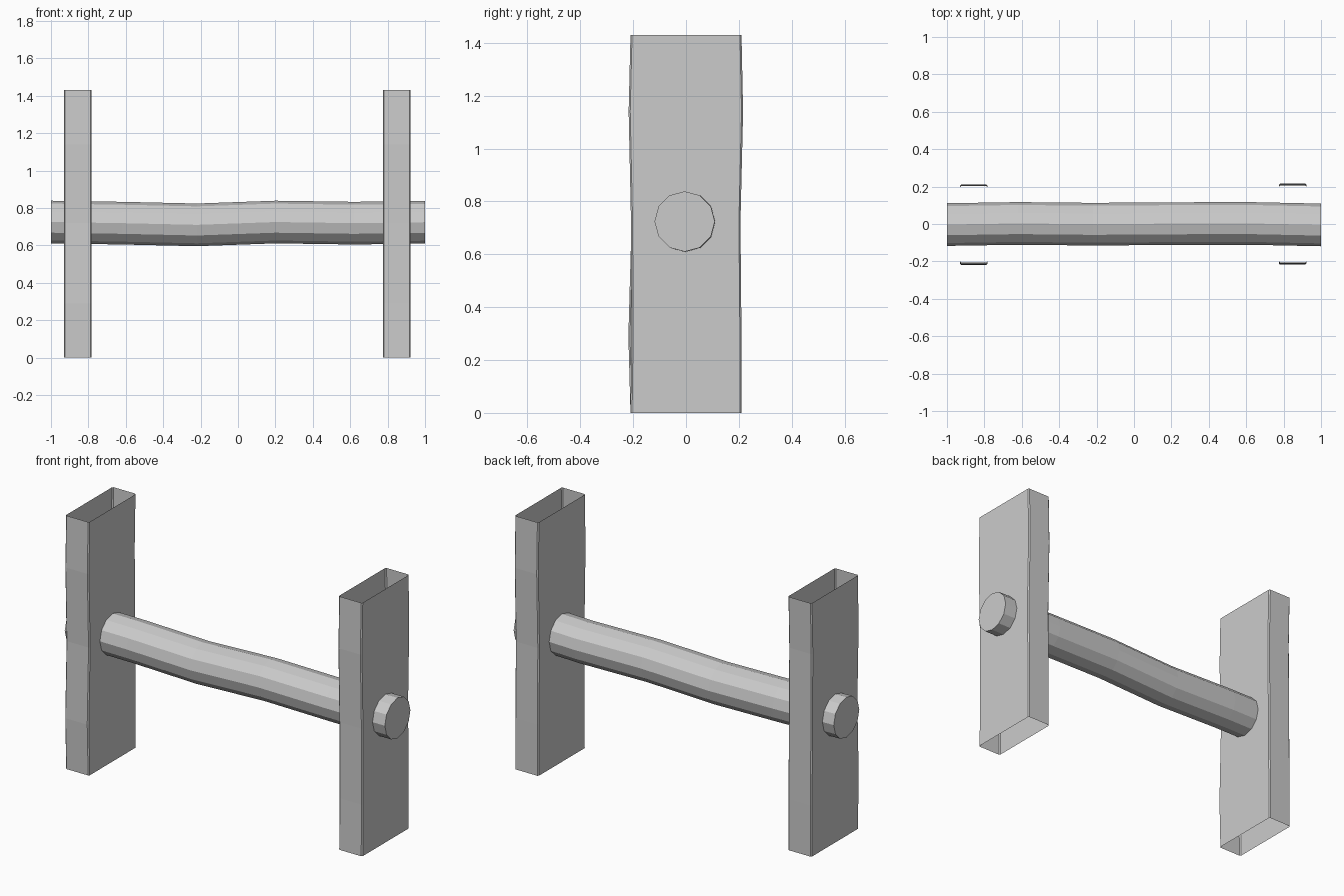
import bpy, bmesh, math

cube = bpy.data.objects.get("Cube")
if cube:
    bpy.data.objects.remove(cube, do_unlink=True)

grey = bpy.data.materials.new("plain grey")
grey.use_nodes = True
COLOUR = (0.6, 0.6, 0.6, 1)
grey.diffuse_color = COLOUR
grey.node_tree.nodes["Principled BSDF"].inputs["Base Color"].default_value = COLOUR


def loft(name, rings, capped):
    """Skin a list of matching rings of points, with optional end caps."""
    bm = bmesh.new()
    loops = [[bm.verts.new(p) for p in ring] for ring in rings]
    n = len(loops[0])
    for a, b in zip(loops, loops[1:]):
        for i in range(n):
            j = (i + 1) % n
            bm.faces.new((a[i], a[j], b[j], b[i]))
    if capped:
        bm.faces.new(loops[0][::-1])
        bm.faces.new(loops[-1])
    bmesh.ops.recalc_face_normals(bm, faces=bm.faces)
    mesh = bpy.data.meshes.new(name)
    bm.to_mesh(mesh)
    bm.free()
    mesh.materials.append(grey)
    obj = bpy.data.objects.new(name, mesh)
    bpy.context.collection.objects.link(obj)
    return obj


def post_ring(x0, x1, y0, y1, z, c=0.006):
    """Rectangle with narrow chamfered corners."""
    return [(x0 + c, y0, z), (x1 - c, y0, z), (x1, y0 + c, z), (x1, y1 - c, z),
            (x1 - c, y1, z), (x0 + c, y1, z), (x0, y1 - c, z), (x0, y0 + c, z)]


# Open-ended hollow posts, slightly wavy: height, front edge, back edge
HEIGHTS = (0, 0.29, 0.72, 1.14, 1.43)
right_edges = ((-.21, .21), (-.218, .21), (-.206, .206), (-.217, .203), (-.21, .21))
left_edges = ((-.21, .21), (-.206, .21), (-.208, .206), (-.217, .216), (-.21, .21))
loft("right_post", [post_ring(-0.93, -0.783, a, b, z)
                    for z, (a, b) in zip(HEIGHTS, right_edges)], False)
loft("left_post", [post_ring(0.775, 0.922, a, b, z)
                   for z, (a, b) in zip(HEIGHTS, left_edges)], False)

# Twelve-sided crossbar along a gently bent path: x, y, z
PATH = ((-1, -.003, .725), (-.62, .003, .719), (-.22, -.001, .71),
        (.2, .002, .725), (.62, .003, .719), (1, -.005, .724))
SIDES, RADIUS = 12, 0.114
loft("crossbar", [[(x, y + RADIUS * math.cos(math.tau * i / SIDES),
                    z + RADIUS * math.sin(math.tau * i / SIDES))
                   for i in range(SIDES)] for x, y, z in PATH], True)
